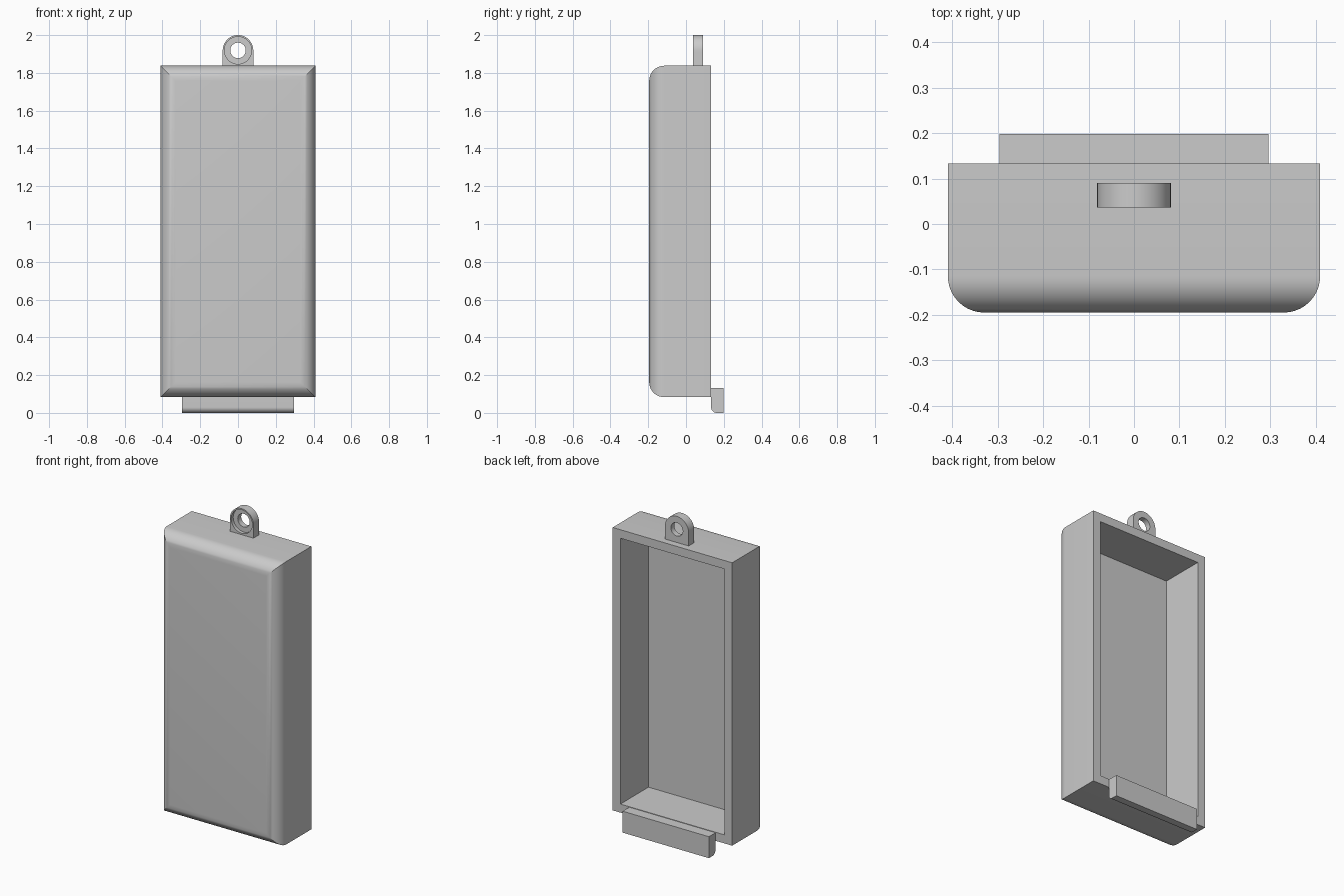
import bpy
import bmesh
from math import sin, cos, pi, radians

if "Cube" in bpy.data.objects:
    bpy.data.objects.remove(bpy.data.objects["Cube"], do_unlink=True)

grey = bpy.data.materials.new("plain grey")
grey.use_nodes = True
colour = (0.6, 0.6, 0.6, 1)
grey.diffuse_color = colour
grey.node_tree.nodes["Principled BSDF"].inputs["Base Color"].default_value = colour


def loft(name, rings, closed=False):
    """Skin a list of equal point rings; cap the ends or join them up."""
    bm = bmesh.new()
    loops = [[bm.verts.new(p) for p in ring] for ring in rings]
    pairs = list(zip(loops, loops[1:]))
    if closed:
        pairs.append((loops[-1], loops[0]))
    else:
        bm.faces.new(loops[0])
        bm.faces.new(loops[-1])
    for a, b in pairs:
        for i in range(len(a)):
            j = (i + 1) % len(a)
            bm.faces.new((a[i], a[j], b[j], b[i]))
    bmesh.ops.recalc_face_normals(bm, faces=bm.faces)
    mesh = bpy.data.meshes.new(name)
    bm.to_mesh(mesh)
    bm.free()
    mesh.materials.append(grey)
    obj = bpy.data.objects.new(name, mesh)
    bpy.context.collection.objects.link(obj)
    bpy.ops.object.select_all(action="DESELECT")
    obj.select_set(True)
    bpy.context.view_layer.objects.active = obj
    bpy.ops.object.shade_smooth_by_angle(angle=radians(30))
    return obj


# Case: rounded front edges with mitred corners, hollow from the back
HALF_W, BOTTOM, TOP = 0.41, 0.083, 1.838
FRONT, BACK, ROUND, WALL = -0.195, 0.133, 0.08, 0.053


def rect(inset, y):
    x, lo, hi = HALF_W - inset, BOTTOM + inset, TOP - inset
    return [(-x, y, lo), (x, y, lo), (x, y, hi), (-x, y, hi)]


steps = 10
angles = [i * pi / 2 / steps for i in range(steps + 1)]
case = [rect(ROUND * (1 - sin(a)), FRONT + ROUND * (1 - cos(a))) for a in angles]
case += [rect(0, BACK), rect(WALL, BACK), rect(WALL, FRONT + WALL)]
loft("case", case)

# Clip behind the lower edge, rounded on its lower front edge
CLIP_BACK, CLIP_TOP, CLIP_ROUND = 0.198, BOTTOM + 0.05, 0.03
profile = [(CLIP_BACK, 0), (CLIP_BACK, CLIP_TOP), (BACK, CLIP_TOP)]
profile += [(BACK + CLIP_ROUND * (1 - cos(a)), CLIP_ROUND * (1 - sin(a))) for a in angles]
loft("lower_clip", [[(x, y, z) for y, z in profile] for x in (-0.296, 0.296)])

# Hanging loop: arched tab with a hole and a wider recess at the front
LOOP_R, LOOP_Z, SIDES = 0.081, 1.919, 64
LOOP_FRONT, LOOP_BACK, RECESS = 0.036, 0.09, 0.056


def ring(radius, y, arched=False):
    points = []
    for i in range(SIDES):
        a = 2 * pi * i / SIDES
        c, s = cos(a), sin(a)
        # The lower half of the arched outline is square
        k = radius / max(abs(c), abs(s)) if arched and s < 0 else radius
        points.append((k * c, y, LOOP_Z + k * s))
    return points


loft("hanging_loop", [
    ring(LOOP_R, LOOP_FRONT, True), ring(LOOP_R, LOOP_BACK, True),
    ring(0.041, LOOP_BACK), ring(0.041, RECESS),
    ring(0.072, RECESS), ring(0.072, LOOP_FRONT),
], closed=True)
